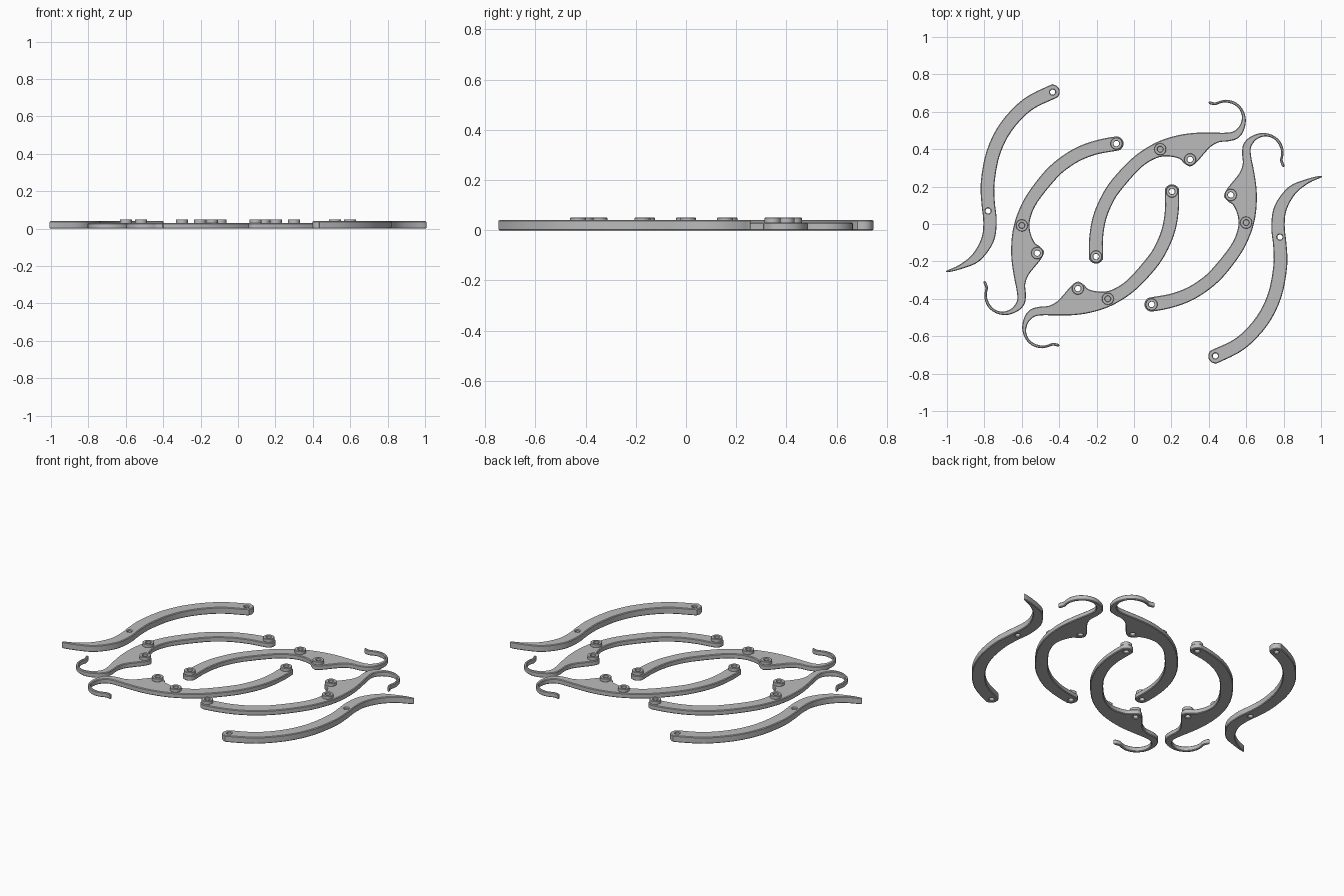
import bpy, math
from mathutils import Vector

if "Cube" in bpy.data.objects:
    bpy.data.objects.remove(bpy.data.objects["Cube"])

grey = bpy.data.materials.new("grey plastic")
grey.diffuse_color = (0.5, 0.5, 0.5, 1)
grey.use_nodes = True
grey.node_tree.nodes["Principled BSDF"].inputs["Base Color"].default_value = grey.diffuse_color
BEVEL = 0.004


def smooth_loop(pts, n=4):
    """Closed Catmull-Rom curve through the points."""
    out, m = [], len(pts)
    p = [Vector(q) for q in pts]
    for i in range(m):
        a, b, c, d = p[i - 1], p[i], p[(i + 1) % m], p[(i + 2) % m]
        for k in range(n):
            t = k / n
            out.append(0.5 * (2 * b + (c - a) * t + (2 * a - 5 * b + 4 * c - d) * t * t
                              + (3 * b - a - 3 * c + d) * t ** 3))
    return out


def circle(c, r, n=24):
    return [Vector((c[0] + r * math.cos(2 * math.pi * i / n),
                    c[1] + r * math.sin(2 * math.pi * i / n))) for i in range(n)]


def plate(name, loops, z0, z1, bevel):
    """Flat plate from an outline plus hole loops, with chamfered rims."""
    cu = bpy.data.curves.new(name, 'CURVE')
    cu.dimensions, cu.fill_mode = '2D', 'BOTH'
    cu.extrude = (z1 - z0) / 2 - bevel
    cu.bevel_depth, cu.bevel_resolution, cu.offset = bevel, 0, -bevel
    for loop in loops:
        s = cu.splines.new('POLY')
        s.points.add(len(loop) - 1)
        for pt, v in zip(s.points, loop):
            pt.co = (v[0], v[1], 0, 1)
        s.use_cyclic_u = True
    ob = bpy.data.objects.new(name, cu)
    bpy.context.collection.objects.link(ob)
    ob.location.z = (z0 + z1) / 2
    bpy.ops.object.select_all(action='DESELECT')
    ob.select_set(True)
    bpy.context.view_layer.objects.active = ob
    bpy.ops.object.convert(target='MESH')
    ob = bpy.context.object
    ob.name = name
    ob.data.materials.clear()
    ob.data.materials.append(grey)
    bpy.ops.object.shade_smooth_by_angle(angle=math.radians(30))
    return ob


def half_turn(p):
    return Vector((-p[0], -p[1]))


def same(p):
    return Vector((p[0], p[1]))


# S-shaped blade: centre line with half widths
blade = [(-0.435, 0.707, .038), (-0.57, 0.638, .037), (-0.683, 0.52, .037), (-0.752, 0.382, .037),
         (-0.782, 0.225, .037), (-0.78, 0.115, .036), (-0.77, 0.015, .036), (-0.783, -0.085, .034),
         (-0.845, -0.18, .026), (-0.93, -0.23, .012), (-0.998, -0.253, .005)]
left, right = [], []
for i, (x, y, w) in enumerate(blade):
    a, b = blade[max(i - 1, 0)], blade[min(i + 1, len(blade) - 1)]
    d = Vector((b[0] - a[0], b[1] - a[1])).normalized()
    nrm = Vector((-d.y, d.x)) * w
    left.append(Vector((x, y)) + nrm)
    right.append(Vector((x, y)) - nrm)
    if i == 0:  # rounded end
        cap = [Vector((x, y)) + nrm * math.cos(t) - d * w * math.sin(t)
               for t in (2.6, 2.1, math.pi / 2, 1.04, 0.52)]
blade_loop = smooth_loop(cap + left + right[::-1])

for side, f in (("left", same), ("right", half_turn)):
    plate("blade_" + side, [[f(p) for p in blade_loop],
                            circle(f((-0.435, 0.705)), .014), circle(f((-0.78, 0.07)), .014)],
          0, 0.04, BEVEL)

# Hooked arm: rounded pivot end, curved arm, lobe and thin hook
END, MID, LOBE = (-.203, -.174), (.14, .40), (.30, .345)
arm = [(-.24, -.08), (-.225, .02), (-.195, .107), (-.145, .2), (-.078, .283), (0, .36),
       (.083, .417), (.16, .453), (.243, .476), (.32, .487), (.404, .489), (.49, .488),
       (.535, .497), (.567, .53), (.577, .575), (.562, .615), (.53, .64), (.49, .65),
       (.46, .645), (.435, .636), (.403, .642), (.403, .655), (.435, .65), (.465, .66),
       (.50, .664), (.545, .65), (.583, .61), (.598, .555), (.585, .495), (.555, .458),
       (.51, .443), (.455, .437), (.41, .413), (.37, .37), (.335, .33), (.30, .308),
       (.268, .325), (.24, .35), (.174, .362), (.11, .348), (.03, .294), (-.078, .17),
       (-.122, .095), (-.15, .02), (-.165, -.07)]
cap = [(END[0] + .038 * math.cos(t), END[1] + .038 * math.sin(t))
       for t in (math.radians(a) for a in range(360, 179, -30))]
arm_loop = smooth_loop(arm + cap)


def mirrored(p):
    """Mirror the arm and swing it round to its neighbouring position."""
    x, y = p[0] - END[0], END[1] - p[1]
    c, s = math.cos(math.radians(-80)), math.sin(math.radians(-80))
    return Vector((-.094 + c * x - s * y, .430 + s * x + c * y))


placements = {"upper": same, "lower": half_turn, "left": mirrored,
              "right": lambda p: half_turn(mirrored(p))}
for side, f in placements.items():
    plate("hook_arm_" + side, [[f(p) for p in arm_loop], circle(f(END), .015),
                               circle(f(LOBE), .015)], 0, 0.03, BEVEL)
    # Raised collars around the pivots
    for label, c in (("end", END), ("middle", MID), ("lobe", LOBE)):
        plate(f"collar_{label}_{side}", [circle(f(c), .032), circle(f(c), .015)],
              0.029, 0.05, 0.002)
